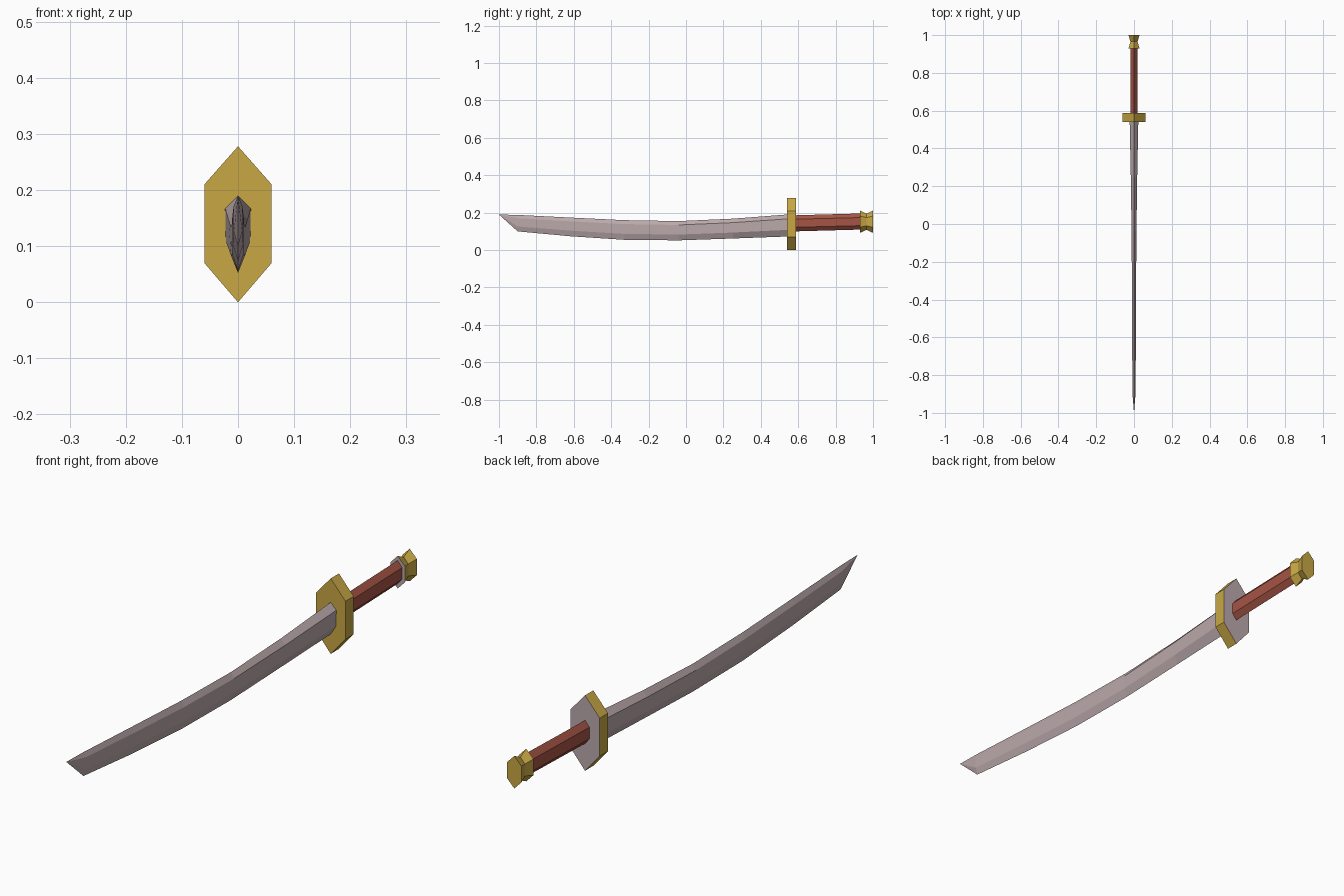
import bpy, bmesh

if "Cube" in bpy.data.objects:
    bpy.data.objects.remove(bpy.data.objects["Cube"])


def material(name, rgb):
    m = bpy.data.materials.new(name)
    m.diffuse_color = (*rgb, 1)
    m.use_nodes = True
    m.node_tree.nodes["Principled BSDF"].inputs["Base Color"].default_value = m.diffuse_color
    return m


STEEL = material("steel", (0.50, 0.40, 0.41))
GOLD = material("gold", (0.58, 0.39, 0.06))
RED = material("red_grip", (0.38, 0.09, 0.06))


def hex_ring(y, bottom, low, high, top, w_low, w_high):
    """Six-sided section with a point at the top and the bottom."""
    return [(0, y, top), (w_high, y, high), (w_low, y, low),
            (0, y, bottom), (-w_low, y, low), (-w_high, y, high)]


def loft(name, rings, mats, first_cap=0, last_cap=0, tip=None):
    """Skin six-sided rings; caps may use another material slot."""
    bm = bmesh.new()
    loops = [[bm.verts.new(p) for p in r] for r in rings]
    for a, b in zip(loops, loops[1:]):
        for i in range(6):
            j = (i + 1) % 6
            bm.faces.new((a[i], a[j], b[j], b[i]))
    if tip:
        t = bm.verts.new(tip)
        a = loops[0]
        for i in range(6):
            bm.faces.new((a[i], a[(i + 1) % 6], t))
    else:
        bm.faces.new(loops[0]).material_index = first_cap
    bm.faces.new(loops[-1]).material_index = last_cap
    bmesh.ops.recalc_face_normals(bm, faces=bm.faces)
    me = bpy.data.meshes.new(name)
    bm.to_mesh(me)
    bm.free()
    for m in mats:
        me.materials.append(m)
    ob = bpy.data.objects.new(name, me)
    bpy.context.collection.objects.link(ob)
    return ob


# Curved blade: y, edge z, spine z, half width
stations = [(-0.90, 0.100, 0.188, 0.008), (-0.62, 0.074, 0.174, 0.010),
            (-0.33, 0.055, 0.160, 0.011), (-0.04, 0.052, 0.155, 0.013),
            (0.25, 0.062, 0.168, 0.017), (0.55, 0.073, 0.191, 0.023)]
blade = [hex_ring(y, lo, lo + 0.3 * (hi - lo), hi - 0.2 * (hi - lo), hi, w * 0.95, w)
         for y, lo, hi, w in stations]
loft("blade", blade, [STEEL], tip=(0, -1.0, 0.19))

# Hexagonal guard, with its rear face in steel
guard = [hex_ring(y, 0, 0.07, 0.21, 0.278, 0.06, 0.06) for y in (0.54, 0.588)]
loft("guard", guard, [GOLD, STEEL], last_cap=1)

# Grip
grip = [hex_ring(0.58, 0.100, 0.122, 0.165, 0.186, 0.018, 0.018),
        hex_ring(0.94, 0.110, 0.131, 0.174, 0.196, 0.018, 0.018)]
loft("grip", grip, [RED])

# Waisted pommel, with its front face in steel
pommel = [hex_ring(0.93, 0.092, 0.122, 0.182, 0.212, 0.029, 0.029),
          hex_ring(0.965, 0.109, 0.130, 0.174, 0.195, 0.019, 0.019),
          hex_ring(1.0, 0.092, 0.122, 0.182, 0.212, 0.029, 0.029)]
loft("pommel", pommel, [GOLD, STEEL], first_cap=1)
